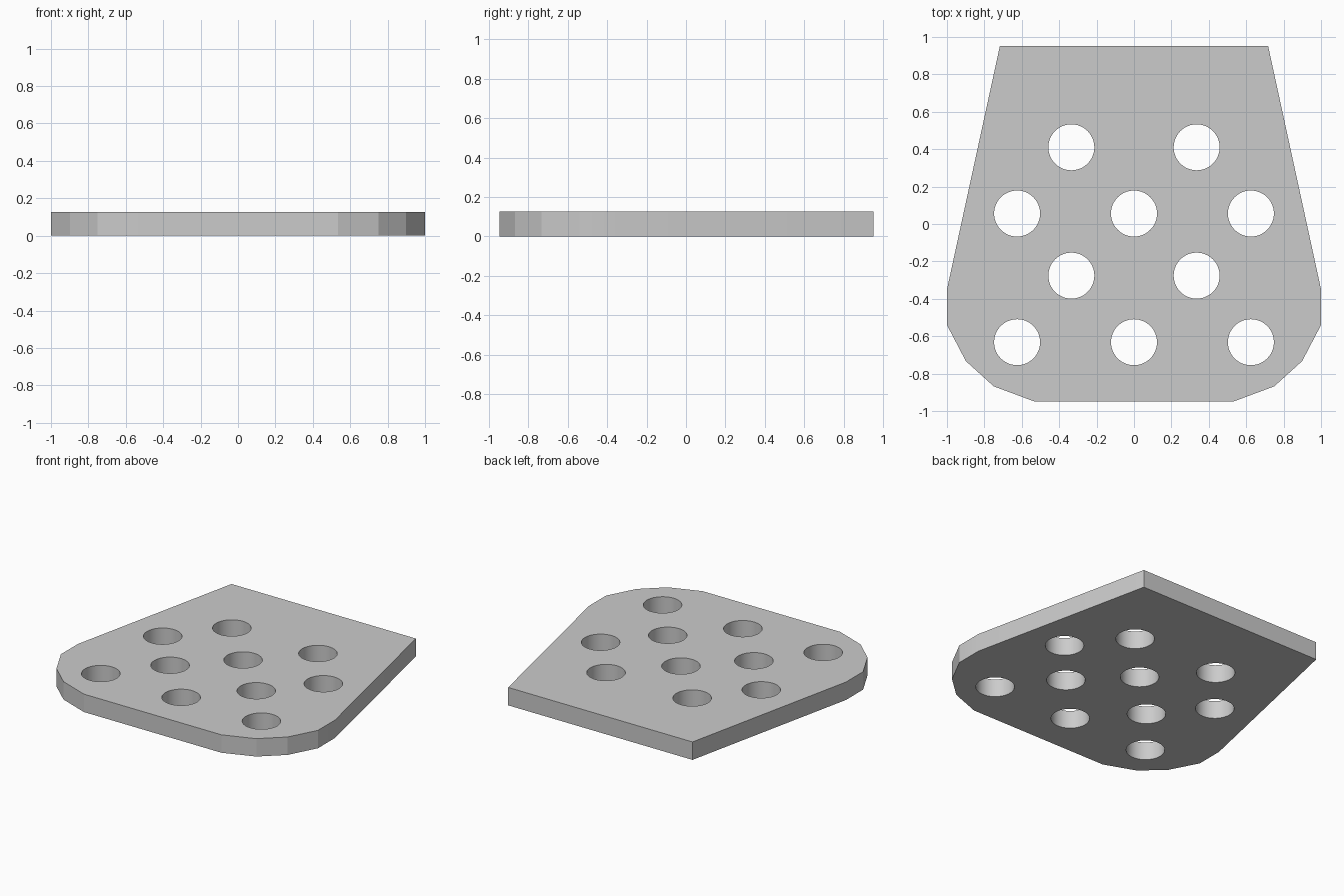
import bpy, bmesh
from math import sin, cos, tau

if "Cube" in bpy.data.objects:
    bpy.data.objects.remove(bpy.data.objects["Cube"])

THICK = 0.126
HOLE_R = 0.123

# right half of the tapered outline, bottom to top; mirrored for the left
half = [(0.535, -0.948), (0.75, -0.868), (0.899, -0.733),
        (1.0, -0.54), (1.0, -0.35), (0.717, 0.952)]
outline = half + [(-x, y) for x, y in reversed(half)]

# staggered rows of holes: y -> x positions
rows = {0.41: (-0.335, 0.335), 0.056: (-0.625, 0, 0.625),
        -0.276: (-0.335, 0.335), -0.632: (-0.625, 0, 0.625)}


def circle(cx, cy, r, n=48):
    return [(cx + r * cos(tau * i / n), cy + r * sin(tau * i / n)) for i in range(n)]


loops = [outline] + [circle(x, y, HOLE_R) for y, xs in rows.items() for x in xs]

# filled profile with holes, extruded to plate thickness
curve = bpy.data.curves.new("perforated_plate", 'CURVE')
curve.dimensions = '2D'
curve.fill_mode = 'BOTH'
curve.extrude = THICK / 2
for pts in loops:
    s = curve.splines.new('POLY')
    s.points.add(len(pts) - 1)
    for p, (x, y) in zip(s.points, pts):
        p.co = (x, y, THICK / 2, 1)
    s.use_cyclic_u = True
plate = bpy.data.objects.new("perforated_plate", curve)
bpy.context.collection.objects.link(plate)
plate.location.z = THICK / 2
bpy.context.view_layer.objects.active = plate
plate.select_set(True)
bpy.ops.object.convert(target='MESH')

# weld the caps to the walls and settle the plate on z = 0
bm = bmesh.new()
bm.from_mesh(plate.data)
bmesh.ops.remove_doubles(bm, verts=bm.verts, dist=1e-4)
bmesh.ops.recalc_face_normals(bm, faces=bm.faces)
low = min(v.co.z for v in bm.verts)
bmesh.ops.translate(bm, verts=bm.verts, vec=(0, 0, -low))
bm.to_mesh(plate.data)
bm.free()
plate.location.z = 0

# round hole walls, crisp outline corners
bpy.ops.object.shade_smooth_by_angle(angle=0.3)
